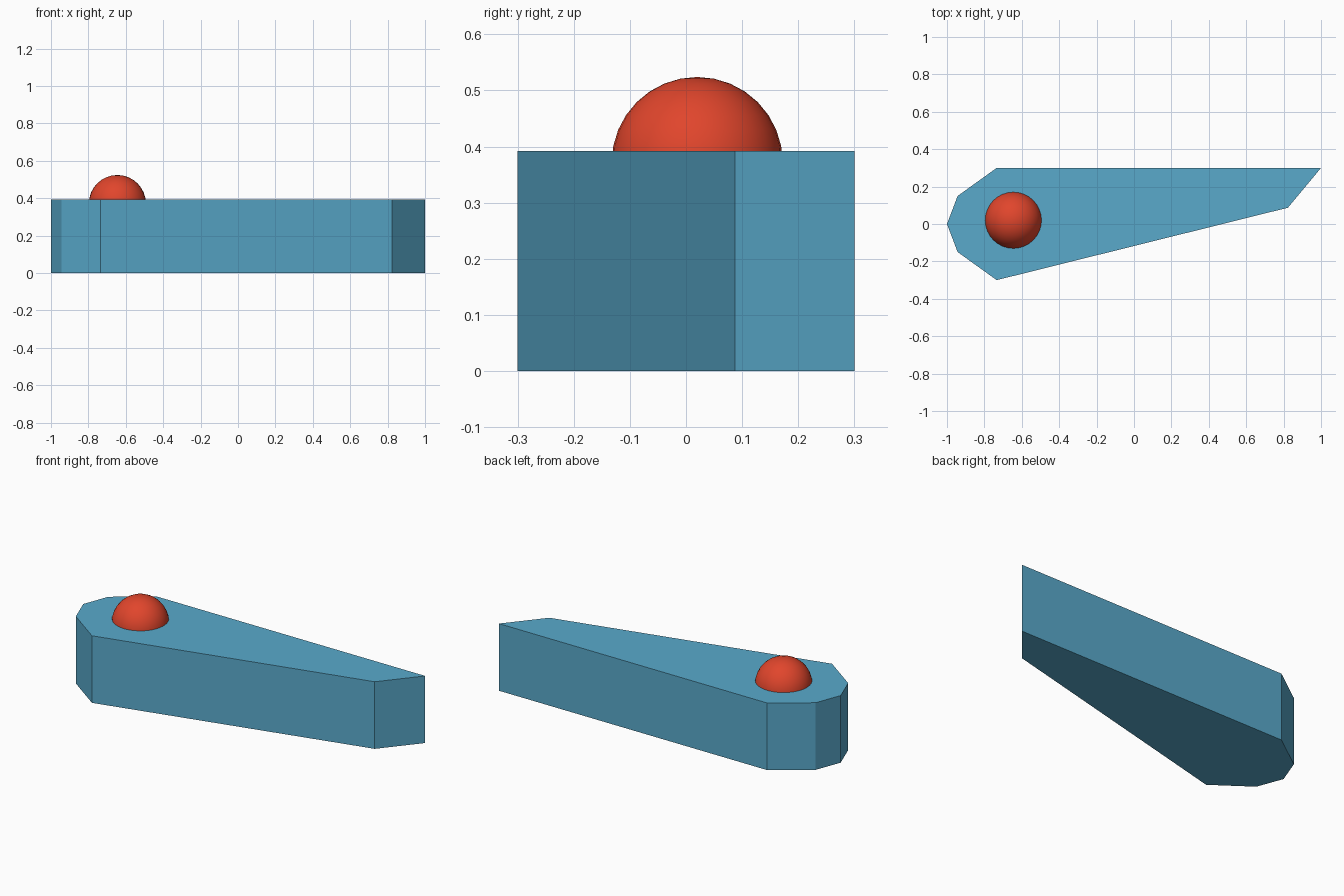
import bpy
import bmesh

if "Cube" in bpy.data.objects:
    bpy.data.objects.remove(bpy.data.objects["Cube"])


def colour(obj, name, rgb):
    mat = bpy.data.materials.new(name)
    mat.diffuse_color = (*rgb, 1.0)
    mat.use_nodes = True
    mat.node_tree.nodes["Principled BSDF"].inputs["Base Color"].default_value = mat.diffuse_color
    obj.data.materials.append(mat)


# Wedge body: flat outline extruded upwards
HEIGHT = 0.392
outline = [(-1.0, 0.0), (-0.943, -0.15), (-0.734, -0.3), (0.823, 0.087),
           (1.0, 0.3), (-0.734, 0.3), (-0.943, 0.15)]
bm = bmesh.new()
base = bm.faces.new([bm.verts.new((x, y, 0)) for x, y in outline])
top = bmesh.ops.extrude_face_region(bm, geom=[base], use_keep_orig=True)
top_verts = [g for g in top["geom"] if isinstance(g, bmesh.types.BMVert)]
bmesh.ops.translate(bm, verts=top_verts, vec=(0, 0, HEIGHT))
bmesh.ops.recalc_face_normals(bm, faces=bm.faces)
mesh = bpy.data.meshes.new("body")
bm.to_mesh(mesh)
bm.free()
body = bpy.data.objects.new("body", mesh)
bpy.context.collection.objects.link(body)
colour(body, "blue", (0.10, 0.40, 0.60))

# Round button sunk into the wide end
bpy.ops.mesh.primitive_uv_sphere_add(segments=32, ring_count=16, radius=0.1525,
                                     location=(-0.645, 0.02, 0.3715))
button = bpy.context.object
button.name = "button"
bpy.ops.object.shade_smooth()
colour(button, "red", (0.75, 0.06, 0.025))
